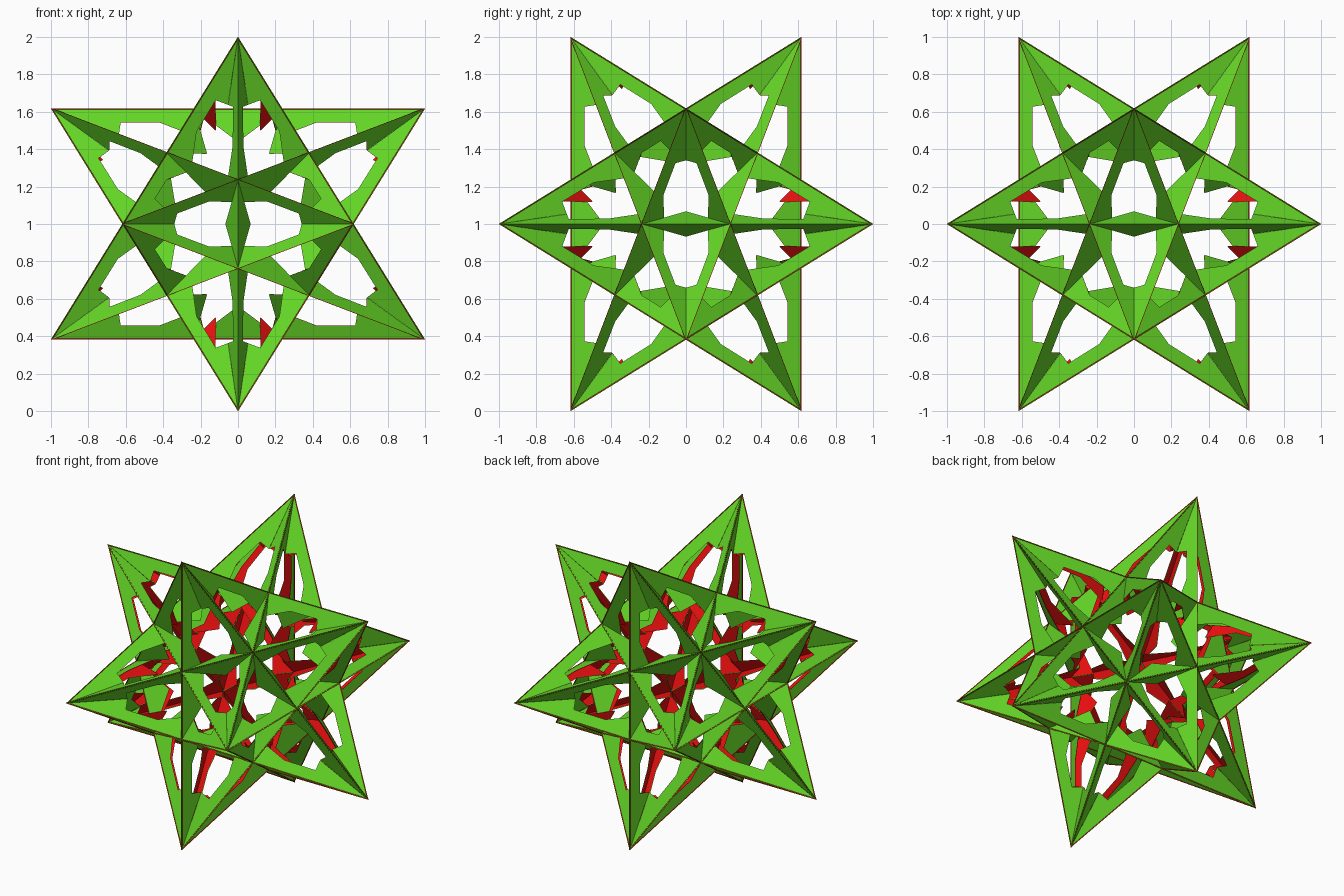
import bpy, bmesh
from itertools import combinations
from mathutils import Vector

if "Cube" in bpy.data.objects:
    bpy.data.objects.remove(bpy.data.objects["Cube"])

A = 2 / (1 + 5 ** 0.5)
UP = Vector((0, 0, 1))
SKIN = 0.004

# Twelve spike tips; the star's faces are big triangles of side 2 joining them
tips = []
for s in (1, -1):
    for t in (A, -A):
        tips += [Vector((0, t, s)), Vector((t, s, 0)), Vector((s, 0, t))]


def far(p, q):
    return abs((p - q).length - 2) < 0.01


triangles = [f for f in combinations(tips, 3) if all(far(p, q) for p, q in combinations(f, 2))]


def material(name, col):
    m = bpy.data.materials.new(name)
    m.diffuse_color = col
    m.use_nodes = True
    m.node_tree.nodes["Principled BSDF"].inputs["Base Color"].default_value = m.diffuse_color
    return m


green = material("green_outside", (0.13, 0.68, 0.02, 1))
red = material("red_inside", (0.85, 0.005, 0.005, 1))

# Visible facets on each side of a triangle: (along side from its middle, inwards)
SPIKE = [(-1, 0), (-0.236, 0), (-0.214, 0.165), (-0.42, 0.079), (-0.627, 0.078), (-0.637, 0.148)]
BAR = [(-0.236, 0), (0.236, 0), (0, 0.19)]


def build(name, outlines):
    bm = bmesh.new()
    for tri in triangles:
        n = (tri[1] - tri[0]).cross(tri[2] - tri[0]).normalized()
        if n.dot(tri[0]) < 0:
            n = -n
        for i in range(3):
            p, q, r = tri[i], tri[(i + 1) % 3], tri[(i + 2) % 3]
            mid = (p + q) / 2
            along, inward = (q - p).normalized(), (r - mid).normalized()
            for outline in outlines:
                pts = [mid + along * u + inward * v + UP for u, v in outline]
                # Green outer skin with a red skin just behind it
                for mat, shift, facing in ((0, 0, n), (1, SKIN, -n)):
                    f = bm.faces.new([bm.verts.new(c - n * shift) for c in pts])
                    f.material_index = mat
                    f.normal_update()
                    if f.normal.dot(facing) < 0:
                        f.normal_flip()
    me = bpy.data.meshes.new(name)
    bm.to_mesh(me)
    bm.free()
    me.materials.append(green)
    me.materials.append(red)
    ob = bpy.data.objects.new(name, me)
    bpy.context.collection.objects.link(ob)


build("spike_frames", [SPIKE, [(-u, v) for u, v in SPIKE]])
build("core_bars", [BAR])
